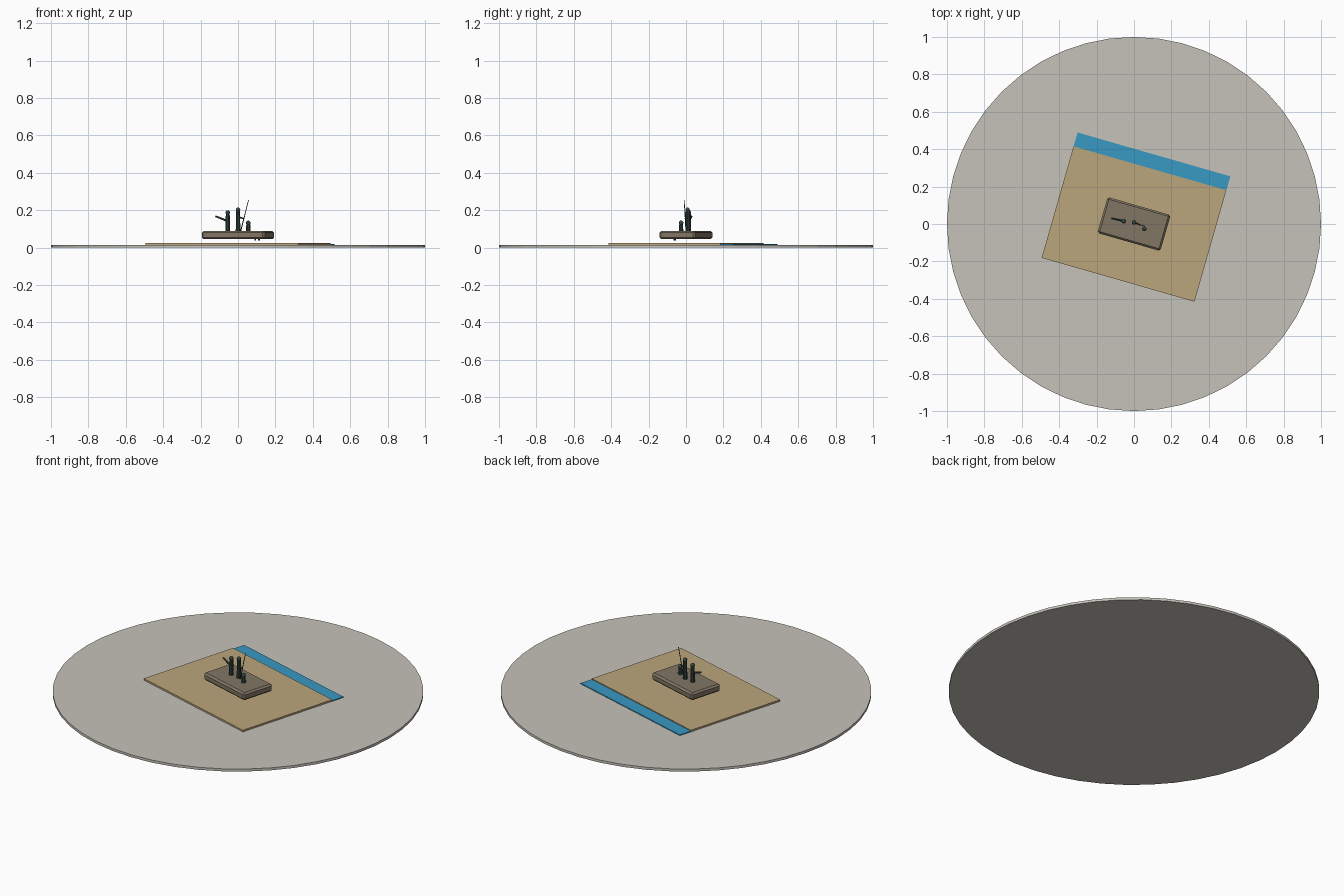
import bpy, math
from mathutils import Vector, Matrix

if "Cube" in bpy.data.objects:
    bpy.data.objects.remove(bpy.data.objects["Cube"])

TURN = Matrix.Rotation(math.radians(-16), 4, 'Z')   # whole diorama is turned on the disc


def material(name, rgb):
    m = bpy.data.materials.new(name)
    m.diffuse_color = (*rgb, 1)
    m.use_nodes = True
    m.node_tree.nodes["Principled BSDF"].inputs["Base Color"].default_value = m.diffuse_color
    return m


STONE = material("pale_stone", (0.56, 0.54, 0.49))
SAND = material("sand", (0.50, 0.38, 0.20))
WATER = material("water", (0.04, 0.32, 0.55))
PLINTH = material("plinth_brown", (0.22, 0.18, 0.13))
BRONZE = material("green_bronze", (0.04, 0.07, 0.055))


def finish(name, mat, turn=True):
    o = bpy.context.object
    o.name = name
    o.data.materials.append(mat)
    if turn:
        bpy.context.view_layer.update()
        o.matrix_world = TURN @ o.matrix_world
    return o


def box(name, mat, x, y, z, bevel=0):
    """Box from (min, max) ranges."""
    bpy.ops.mesh.primitive_cube_add(size=1)
    o = bpy.context.object
    o.data.transform(Matrix.Diagonal((x[1] - x[0], y[1] - y[0], z[1] - z[0], 1)))
    o.location = (sum(x) / 2, sum(y) / 2, sum(z) / 2)
    if bevel:
        b = o.modifiers.new("bevel", 'BEVEL')
        b.width, b.segments = bevel, 1
    return finish(name, mat)


def rod(name, a, b, r1, r2=None, sides=10):
    """Tapered rod between two points."""
    a, b = Vector(a), Vector(b)
    d = b - a
    bpy.ops.mesh.primitive_cone_add(vertices=sides, radius1=r1, radius2=r1 if r2 is None else r2,
                                    depth=d.length, location=(a + b) / 2,
                                    rotation=d.to_track_quat('Z', 'Y').to_euler())
    return finish(name, BRONZE)


def ball(name, c, r):
    bpy.ops.mesh.primitive_uv_sphere_add(segments=12, ring_count=8, radius=r, location=c)
    return finish(name, BRONZE)


def figure(name, x, y, z, h):
    """Simple standing figure: tapered body, head."""
    r = 0.0125
    rod(name + "_body", (x, y, z), (x, y, z + h - 1.6 * r), 0.0125, 0.0105)
    ball(name + "_head", (x, y, z + h - r), r)


# round base
bpy.ops.mesh.primitive_cylinder_add(vertices=48, radius=1, depth=0.015, location=(0, 0, 0.0075))
finish("round_base", STONE, turn=False)

# ground and water strip
box("sand_ground", SAND, (-0.425, 0.425), (-0.31, 0.31), (0.013, 0.025))
box("water_strip", WATER, (-0.425, 0.425), (0.31, 0.387), (0.013, 0.02))

# chamfered plinth, raised above the ground
box("plinth", PLINTH, (-0.175, 0.175), (-0.1, 0.1), (0.045, 0.09), 0.01)

# three figures
TOP = 0.089
figure("left_figure", -0.057, 0, TOP, 0.111)
figure("middle_figure", -0.002, 0.008, TOP, 0.126)
figure("kneeling_figure", 0.06, -0.01, TOP, 0.056)

# outstretched arm, slanted pole and a linking arm
rod("pointing_arm", (-0.057, 0, 0.142), (-0.124, -0.004, 0.168), 0.006, 0.0045, 8)
rod("slanted_pole", (0.014, 0.004, TOP), (0.057, 0.006, 0.255), 0.0028, 0.0018, 6)
rod("pole_arm", (-0.002, 0.008, 0.165), (0.032, 0.005, 0.155), 0.005, 0.004, 8)

# small studs just under the plinth
for i, x in enumerate((0.105, 0.125)):
    rod(f"under_stud_{i}", (x, -0.03, 0.038), (x, -0.03, 0.047), 0.005, None, 8)
